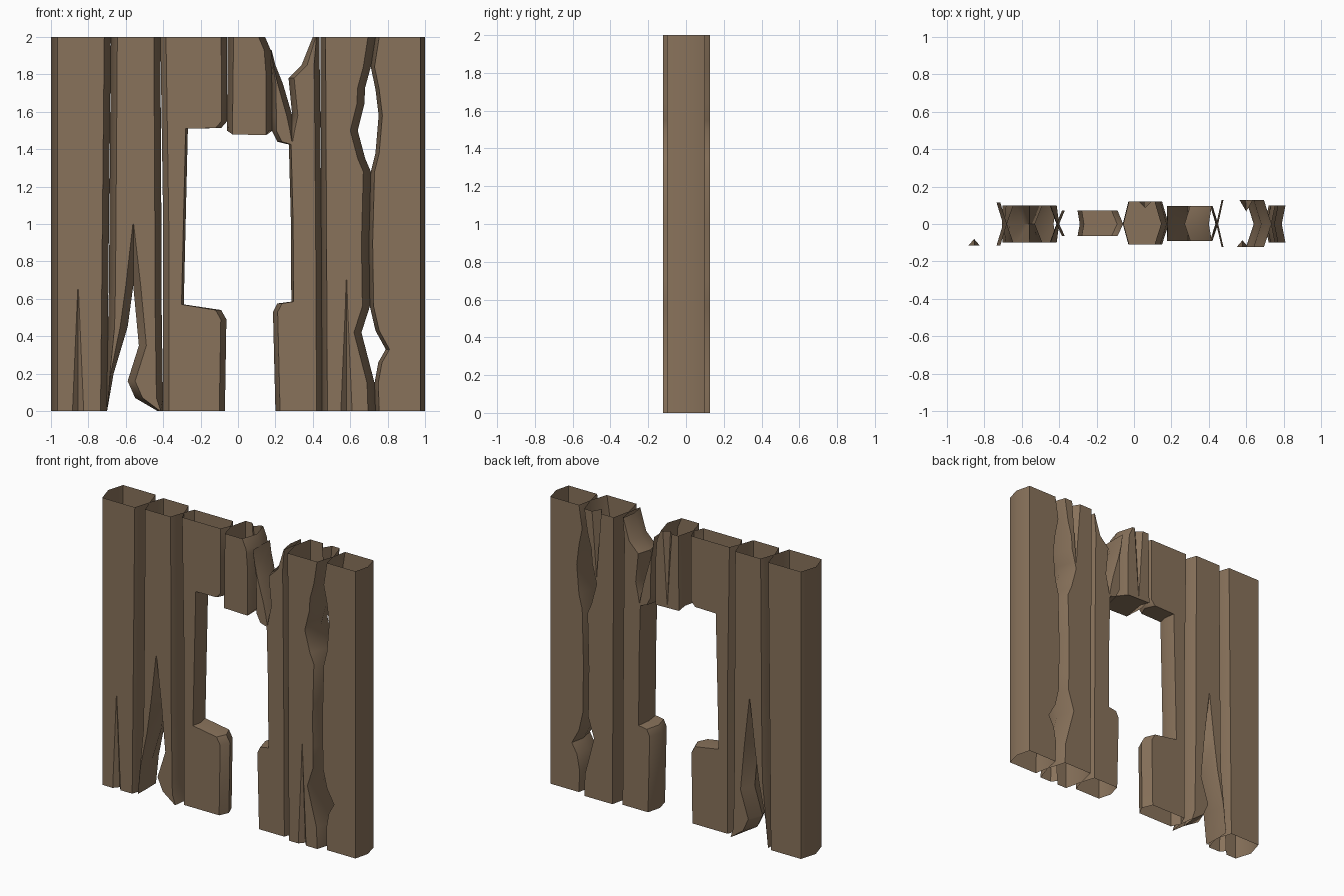
import bpy, bmesh, math

if "Cube" in bpy.data.objects:
    bpy.data.objects.remove(bpy.data.objects["Cube"])

wood = bpy.data.materials.new("weathered brown wood")
wood.diffuse_color = (0.25, 0.17, 0.105, 1)
wood.use_nodes = True
wood.node_tree.nodes["Principled BSDF"].inputs["Base Color"].default_value = wood.diffuse_color


def at(keys, z):
    """Piecewise linear lookup in [(z, value), ...]."""
    if z <= keys[0][0]:
        return keys[0][1]
    for (z0, a), (z1, b) in zip(keys, keys[1:]):
        if z <= z1:
            return a + (b - a) * (z - z0) / (z1 - z0)
    return keys[-1][1]


def groove_points(groove, z, lo, hi, y):
    """V groove in a face at depth y, fading from z0 to z1."""
    if not groove:
        return []
    xc, z0, z1, depth, width = groove
    t = max(0.0, 1 - abs((z - z0) / (z1 - z0)))
    xc = min(max(xc, lo + .01), hi - .01)
    w = max(min(width * t, xc - lo - .002, hi - xc - .002), .002)
    s = 1 if y > 0 else -1
    return [(xc - w, y), (xc, y - s * depth * t), (xc + w, y)]


def loft(bm, left, right, front, back, cl=.035, cr=.035, fg=None, bg=None, cap=False):
    """Hollow bevelled board between two ragged side profiles."""
    zs = {k[0] for k in left + right}
    z_lo, z_hi = min(zs), max(zs)
    for g in (fg, bg):
        if g and z_lo < g[2] < z_hi:
            zs.add(g[2])
    rows = []
    for z in sorted(zs):
        xl, xr = at(left, z), at(right, z)
        span = (xr - xl) * .45
        a = min(at(cl, z) if isinstance(cl, list) else cl, span)
        b = min(at(cr, z) if isinstance(cr, list) else cr, span)
        lo, hi = xl + a, xr - b
        pts = [(xl, 0), (lo, -front)] + groove_points(fg, z, lo, hi, -front)
        pts += [(hi, -front), (xr, 0), (hi, back)]
        pts += groove_points(bg, z, lo, hi, back)[::-1] + [(lo, back)]
        lift = .05 if cap and z == z_lo else 0   # raise the side ridges at a broken end
        rows.append([bm.verts.new((x, y, z + (lift if y == 0 else 0) - (x - xl) * lift * .5))
                     for x, y in pts])
    for r, s in zip(rows, rows[1:]):
        for i in range(len(r)):
            j = (i + 1) % len(r)
            bm.faces.new((r[i], r[j], s[j], s[i]))
    if cap:
        bm.faces.new(rows[0][::-1])


def board(name, *parts):
    bm = bmesh.new()
    for p in parts:
        loft(bm, **p)
    bmesh.ops.remove_doubles(bm, verts=bm.verts, dist=.0008)
    bmesh.ops.recalc_face_normals(bm, faces=bm.faces)
    me = bpy.data.meshes.new(name)
    bm.to_mesh(me)
    bm.free()
    me.materials.append(wood)
    ob = bpy.data.objects.new(name, me)
    bpy.context.collection.objects.link(ob)
    bpy.ops.object.select_all(action='DESELECT')
    ob.select_set(True)
    bpy.context.view_layer.objects.active = ob
    bpy.ops.object.shade_smooth_by_angle(angle=math.radians(40))


# outer left board
board("outer_left_board", dict(
    left=[(0, -1), (2, -1)], right=[(0, -.7), (1, -.69), (2, -.68)],
    front=.115, back=.115, fg=(-.855, 0, .65, .035, .03)))

# second board, split into two prongs at the foot
d2 = dict(front=.1, back=.1)
board("split_left_board",
      dict(left=[(.67, -.69), (2, -.68)], right=[(.67, -.41), (1.05, -.41), (2, -.415)],
           fg=(-.56, .67, 1.0, .1, .04), bg=(-.56, .67, 1.0, .1, .04), **d2),
      dict(left=[(0, -.705), (.67, -.69)],
           right=[(0, -.70), (.2, -.665), (.45, -.59), (.67, -.56)], cr=.04, **d2),
      dict(left=[(0, -.43), (.07, -.55), (.16, -.59), (.35, -.53), (.67, -.56)],
           right=[(0, -.40), (.67, -.41)], cl=.04, **d2))

# third board, cut back for the window
board("window_left_board", dict(
    left=[(0, -.40), (1, -.40), (2, -.415)],
    right=[(0, -.07), (.49, -.062), (.54, -.09), (.57, -.29), (1.0, -.28),
           (1.51, -.268), (1.513, -.09), (1.55, -.058), (2, -.06)],
    front=.065, back=.072, cl=.03,
    cr=[(0, .03), (.54, .03), (.57, .012), (1.51, .012), (1.513, .03), (2, .03)]))

# short board above the window
board("lintel_board", dict(
    left=[(1.48, -.06), (1.9, -.055), (2, -.055)],
    right=[(1.48, .185), (1.8, .185), (1.93, .175), (2, .145)],
    front=.11, back=.12, cl=.03, cr=.035, bg=(.06, 2, 1.5, .035, .035), cap=True))

# fifth board, cut back for the window and broken at the top
d5 = dict(front=.09, back=.097)
board("window_right_board",
      dict(left=[(0, .2), (.53, .187), (.575, .21), (.585, .285), (1.0, .283), (1.425, .272),
                 (1.44, .21), (1.5, .18), (1.58, .18)],
           right=[(0, .45), (1, .445), (1.58, .44)],
           cl=[(0, .025), (.575, .025), (.585, .012), (1.425, .012), (1.44, .025)], cr=.03,
           fg=(.29, 1.58, 1.44, .09, .03), bg=(.29, 1.58, 1.44, .097, .03), **d5),
      dict(left=[(1.58, .18), (1.93, .175)],
           right=[(1.58, .29), (1.75, .24), (1.85, .20), (1.93, .18)], cl=.025, cr=.03, **d5),
      dict(left=[(1.58, .29), (1.78, .27), (1.85, .34), (2, .40)],
           right=[(1.58, .44), (2, .435)], cl=.03, cr=.03, **d5))

# sixth board, with two bites in its right side
board("chipped_right_board", dict(
    left=[(0, .45), (1, .445), (2, .44)],
    right=[(0, .735), (.15, .73), (.42, .66), (.56, .705), (.9, .70), (1.28, .71), (1.35, .68),
           (1.5, .64), (1.64, .675), (1.73, .68), (1.84, .71), (2, .735)],
    front=.122, back=.127, cl=.028, cr=.04,
    fg=(.58, 0, .7, .035, .03), bg=(.6, 2, 1.55, .06, .035)))

# outer right board, with matching bites
board("outer_right_board", dict(
    left=[(0, .735), (.15, .73), (.26, .75), (.33, .79), (.43, .735), (.56, .705), (.9, .70),
          (1.28, .71), (1.38, .735), (1.58, .752), (1.72, .735), (1.84, .71), (2, .735)],
    right=[(0, 1), (2, 1)], front=.1, back=.1, cl=.02, cr=.025))
